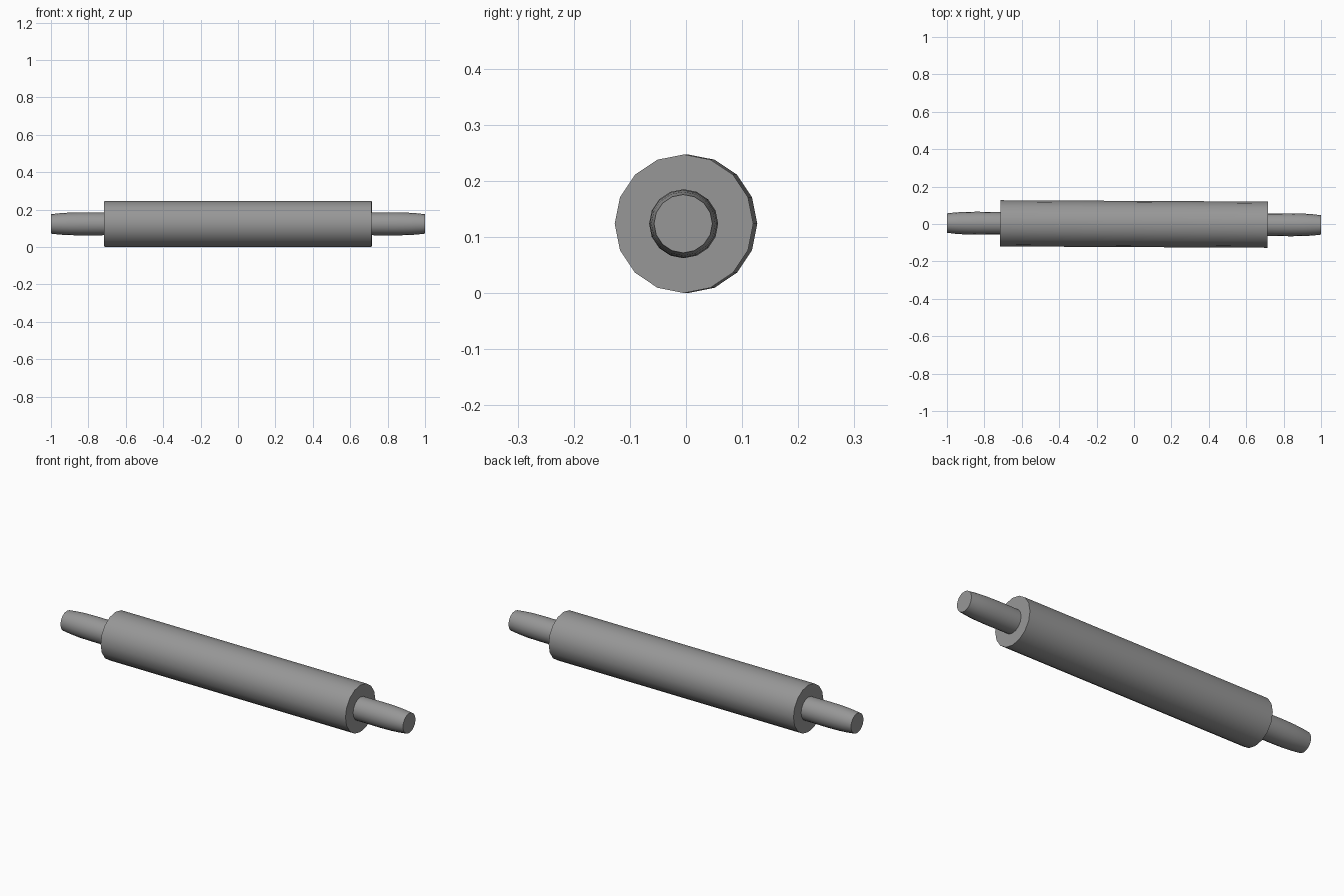
import bpy, bmesh, math
from mathutils import Matrix

if "Cube" in bpy.data.objects:
    bpy.data.objects.remove(bpy.data.objects["Cube"])

SIDES = 16
# The pin lies along x, turned very slightly about z
PLACE = Matrix.Translation((0, 0, 0.1235)) @ Matrix.Rotation(-0.005, 4, 'Z')

# Dark grey finish
GREY = bpy.data.materials.new("dark_grey")
GREY.diffuse_color = (0.31, 0.31, 0.31, 1)
GREY.use_nodes = True
GREY.node_tree.nodes["Principled BSDF"].inputs["Base Color"].default_value = GREY.diffuse_color


def lathe_x(name, profile, mirrored=False):
    """Revolve (x, radius) points around the x axis and cap both ends."""
    bm = bmesh.new()
    s = -1 if mirrored else 1
    rings = []
    for x, r in profile:
        rings.append([bm.verts.new((s * x, r * math.sin(2 * math.pi * i / SIDES),
                                    r * math.cos(2 * math.pi * i / SIDES)))
                      for i in range(SIDES)])
    for a, b in zip(rings, rings[1:]):
        for i in range(SIDES):
            j = (i + 1) % SIDES
            bm.faces.new((a[i], a[j], b[j], b[i]))
    bm.faces.new(rings[0])
    bm.faces.new(rings[-1])
    bmesh.ops.recalc_face_normals(bm, faces=bm.faces)
    bm.transform(PLACE)
    mesh = bpy.data.meshes.new(name)
    bm.to_mesh(mesh)
    bm.free()
    mesh.materials.append(GREY)
    obj = bpy.data.objects.new(name, mesh)
    bpy.context.collection.objects.link(obj)
    bpy.ops.object.select_all(action='DESELECT')
    obj.select_set(True)
    bpy.context.view_layer.objects.active = obj
    bpy.ops.object.shade_smooth_by_angle(angle=math.radians(35))
    return obj


# Main roller
lathe_x("roller", [(-0.715, 0.1235), (0.715, 0.1235)])

# Handles, tapering gently toward flat ends
handle = [(0.705, 0.0605), (0.84, 0.0615), (0.91, 0.060), (0.955, 0.057), (1.0, 0.052)]
lathe_x("right_handle", handle)
lathe_x("left_handle", handle, mirrored=True)
